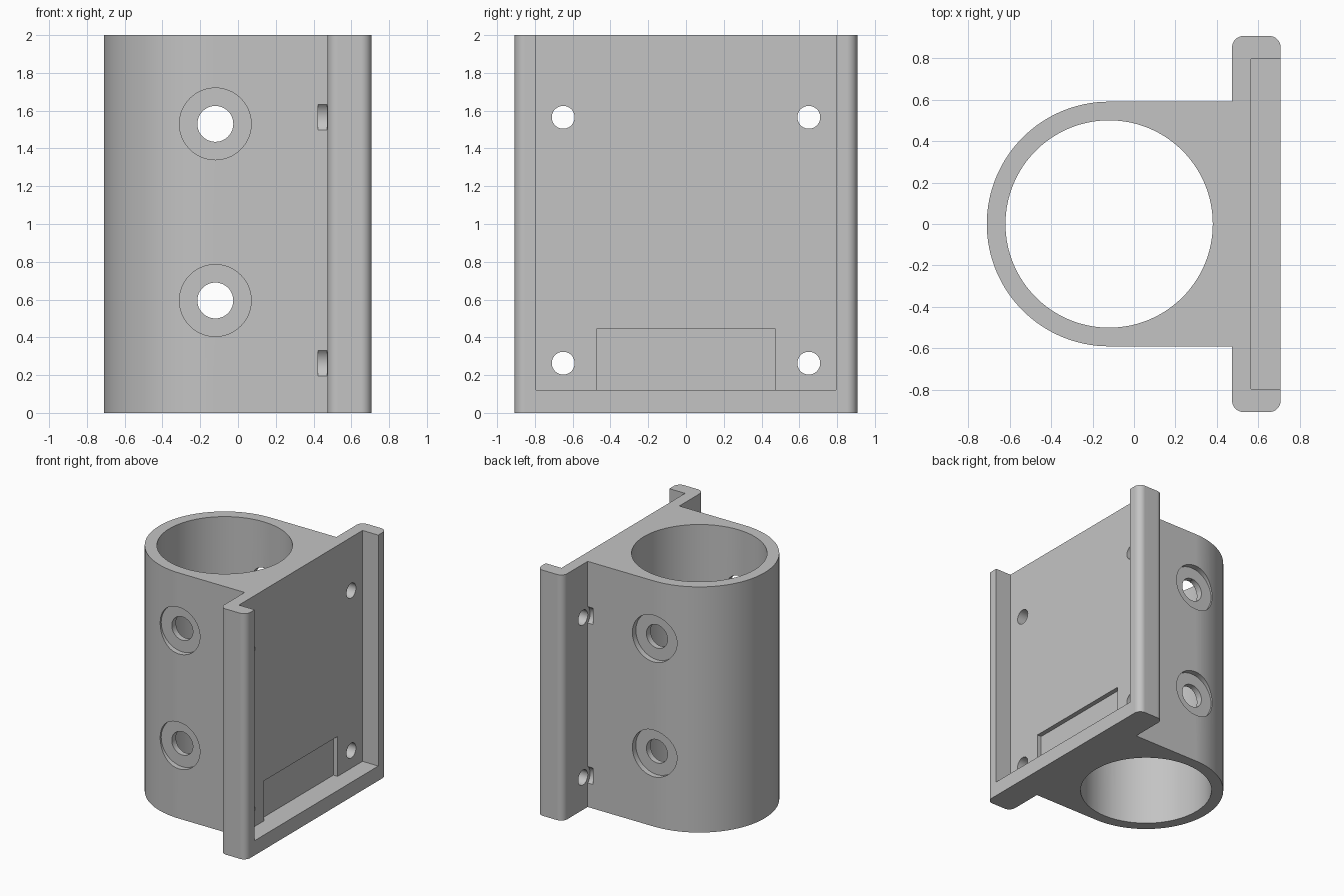
import bpy, bmesh, math
from mathutils import Matrix, Vector

if "Cube" in bpy.data.objects:
    bpy.data.objects.remove(bpy.data.objects["Cube"])

grey = bpy.data.materials.new("grey plastic")
grey.diffuse_color = (0.55, 0.55, 0.55, 1)
grey.use_nodes = True
grey.node_tree.nodes["Principled BSDF"].inputs["Base Color"].default_value = grey.diffuse_color

H = 2.0                              # overall height
CX, R_OUT, R_BORE = -0.12, 0.59, 0.5  # tube centre and radii
PX0, PX1, PY, FIL = 0.473, 0.707, 0.907, 0.055  # mounting plate


def make_object(name, bm):
    bmesh.ops.recalc_face_normals(bm, faces=bm.faces)
    mesh = bpy.data.meshes.new(name)
    bm.to_mesh(mesh)
    bm.free()
    mesh.materials.append(grey)
    obj = bpy.data.objects.new(name, mesh)
    bpy.context.collection.objects.link(obj)
    return obj


def arc(cx, cy, r, a0, a1, n):
    steps = [math.radians(a0 + (a1 - a0) * i / n) for i in range(n + 1)]
    return [(cx + r * math.cos(a), cy + r * math.sin(a)) for a in steps]


def cylinder(name, start, end, r, n):
    start, end = Vector(start), Vector(end)
    d = end - start
    turn = d.to_track_quat('Z', 'Y').to_matrix().to_4x4()
    bm = bmesh.new()
    bmesh.ops.create_cone(bm, cap_ends=True, segments=n, radius1=r, radius2=r,
                          depth=d.length,
                          matrix=Matrix.Translation((start + end) / 2) @ turn)
    return make_object(name, bm)


def box(name, lo, hi):
    lo, hi = Vector(lo), Vector(hi)
    bm = bmesh.new()
    bmesh.ops.create_cube(bm, size=1, matrix=Matrix.Translation((lo + hi) / 2)
                          @ Matrix.Diagonal((*(hi - lo), 1)))
    return make_object(name, bm)


# Bracket: round sleeve blending into a wide plate, extruded upward
outline = arc(CX, 0, R_OUT, 90, 270, 64)
outline += [(PX0, -R_OUT)]
outline += arc(PX0 + FIL, -PY + FIL, FIL, 180, 270, 8)
outline += arc(PX1 - FIL, -PY + FIL, FIL, 270, 360, 8)
outline += arc(PX1 - FIL, PY - FIL, FIL, 0, 90, 8)
outline += arc(PX0 + FIL, PY - FIL, FIL, 90, 180, 8)
outline += [(PX0, R_OUT)]
bm = bmesh.new()
base = bm.faces.new([bm.verts.new((x, y, 0)) for x, y in outline])
ext = bmesh.ops.extrude_face_region(bm, geom=[base])
bmesh.ops.translate(bm, vec=(0, 0, H),
                    verts=[v for v in ext['geom'] if isinstance(v, bmesh.types.BMVert)])
bracket = make_object("sleeve_bracket", bm)

# Main bore, plate recess (open at the top) and shallow lower pocket
cutters = [
    cylinder("bore_cutter", (CX, 0, -0.1), (CX, 0, H + 0.1), R_BORE, 128),
    box("recess_cutter", (0.565, -0.795, 0.12), (0.9, 0.795, H + 0.1)),
    box("pocket_cutter", (0.527, -0.475, 0.12), (0.6, 0.475, 0.445)),
]
# Cross bolt holes with counterbores on both flanks
for z in (0.595, 1.53):
    cutters.append(cylinder("bolt_cutter", (CX, -0.8, z), (CX, 0.8, z), 0.095, 48))
    for s in (-1, 1):
        cutters.append(cylinder("counterbore_cutter", (CX, s * (R_OUT - 0.045), z),
                                (CX, s * 0.8, z), 0.19, 64))
# Plate screw holes with clearance for the heads in the sleeve flanks
for z in (0.263, 1.565):
    for s in (-1, 1):
        cutters.append(cylinder("head_cutter", (0.423, s * 0.65, z),
                                (PX0 - 0.001, s * 0.65, z), 0.09, 48))
        cutters.append(cylinder("screw_cutter", (0.45, s * 0.65, z),
                                (0.65, s * 0.65, z), 0.0605, 40))

bpy.context.view_layer.objects.active = bracket
bracket.select_set(True)
for c in cutters:
    mod = bracket.modifiers.new("cut", 'BOOLEAN')
    mod.operation = 'DIFFERENCE'
    mod.solver = 'EXACT'
    mod.object = c
    bpy.ops.object.modifier_apply(modifier=mod.name)
    bpy.data.objects.remove(c)

# Smooth the round walls, keep hard edges crisp
bpy.ops.object.shade_smooth_by_angle(angle=math.radians(30))
normals = bracket.modifiers.new("flat_face_normals", 'WEIGHTED_NORMAL')
normals.keep_sharp = True
